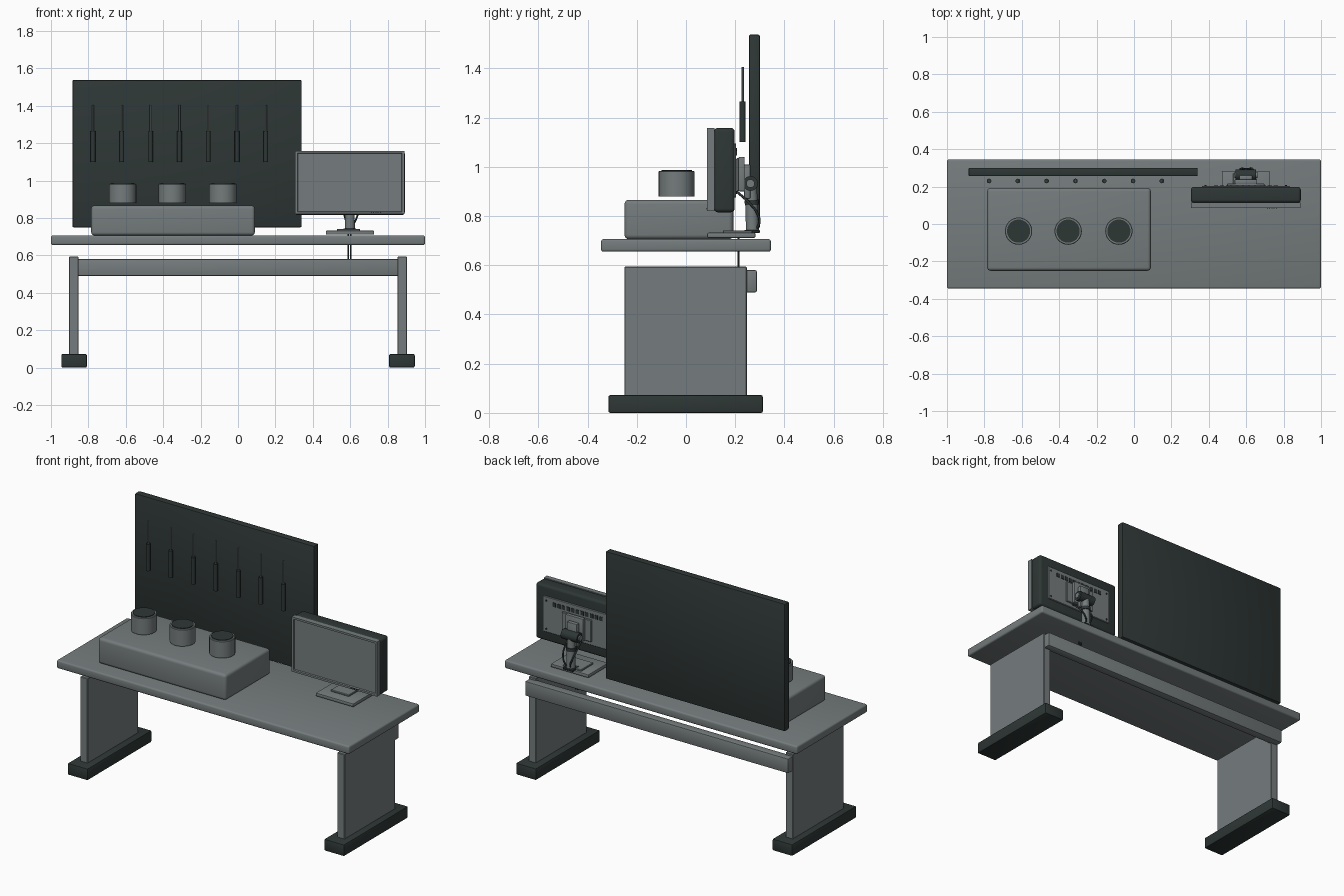
import bpy, bmesh, math
from mathutils import Vector

if "Cube" in bpy.data.objects:
    bpy.data.objects.remove(bpy.data.objects["Cube"])


def colour(name, rgb):
    m = bpy.data.materials.new(name)
    m.diffuse_color = (*rgb, 1)
    m.use_nodes = True
    m.node_tree.nodes["Principled BSDF"].inputs["Base Color"].default_value = m.diffuse_color
    return m


GREY = colour("mid grey", (0.178, 0.202, 0.205))
DARK = colour("dark slate", (0.027, 0.038, 0.036))


def finish(name, bm, mat, smooth=True):
    me = bpy.data.meshes.new(name)
    bmesh.ops.recalc_face_normals(bm, faces=bm.faces[:])
    bm.to_mesh(me)
    bm.free()
    ob = bpy.data.objects.new(name, me)
    bpy.context.collection.objects.link(ob)
    me.materials.append(mat)
    if smooth:
        bpy.ops.object.select_all(action='DESELECT')
        ob.select_set(True)
        bpy.context.view_layer.objects.active = ob
        bpy.ops.object.shade_smooth_by_angle(angle=math.radians(35))
    return ob


def box(name, x, y, z, mat, bevel=0.0, segs=3):
    """Box from (min, max) ranges, with optional rounded edges."""
    bm = bmesh.new()
    bmesh.ops.create_cube(bm, size=1)
    for v in bm.verts:
        v.co = [r[0] + (c + 0.5) * (r[1] - r[0]) for c, r in zip(v.co, (x, y, z))]
    if bevel:
        bmesh.ops.bevel(bm, geom=bm.edges[:], offset=bevel, segments=segs,
                        profile=0.5, affect='EDGES')
    return finish(name, bm, mat, bevel > 0)


def rod(name, a, b, r, mat, sides=16, r2=None):
    """Round rod between two points."""
    a, b = Vector(a), Vector(b)
    bm = bmesh.new()
    bmesh.ops.create_cone(bm, cap_ends=True, segments=sides, radius1=r,
                          radius2=r if r2 is None else r2, depth=(b - a).length)
    rot = (b - a).to_track_quat('Z', 'Y')
    for v in bm.verts:
        v.co = rot @ v.co + (a + b) / 2
    return finish(name, bm, mat)


def lathe(name, profile, centre, mat, sides=32):
    """Revolve an (r, z) profile around a vertical axis."""
    bm = bmesh.new()
    vs = [bm.verts.new((centre[0] + r, centre[1], z)) for r, z in profile]
    es = [bm.edges.new(p) for p in zip(vs, vs[1:])]
    bmesh.ops.spin(bm, geom=vs + es, cent=(*centre, 0), axis=(0, 0, 1),
                   angle=math.tau, steps=sides)
    bmesh.ops.remove_doubles(bm, verts=bm.verts[:], dist=1e-4)
    return finish(name, bm, mat)


def cable(name, pts, r, mat):
    cu = bpy.data.curves.new(name, 'CURVE')
    cu.dimensions = '3D'
    cu.bevel_depth = r
    cu.bevel_resolution = 2
    cu.resolution_u = 6
    cu.use_fill_caps = True
    sp = cu.splines.new('BEZIER')
    sp.bezier_points.add(len(pts) - 1)
    for bp, p in zip(sp.bezier_points, pts):
        bp.co = p
        bp.handle_left_type = bp.handle_right_type = 'AUTO'
    ob = bpy.data.objects.new(name, cu)
    bpy.context.collection.objects.link(ob)
    cu.materials.append(mat)


# Desk: top, side panels, feet and rear beam
box("desk_top", (-1, 1), (-0.345, 0.345), (0.655, 0.706), GREY, 0.01)
for side, s in (("left", -1), ("right", 1)):
    box(side + "_leg", sorted((s * 0.853, s * 0.903)), (-0.25, 0.247), (0.06, 0.594), GREY, 0.003, 1)
    box(side + "_foot", sorted((s * 0.808, s * 0.945)), (-0.315, 0.312), (0, 0.072), DARK, 0.007, 2)
box("rear_beam", (-0.9, 0.9), (0.235, 0.288), (0.49, 0.58), GREY, 0.006, 2)

# Tool board with a row of screwdrivers
box("tool_board", (-0.885, 0.34), (0.256, 0.3), (0.75, 1.537), DARK, 0.006, 2)
for i in range(7):
    x = -0.775 + i * 0.154
    rod(f"tool_handle_{i}", (x, 0.23, 1.1), (x, 0.23, 1.266), 0.0125, DARK, 12)
    rod(f"tool_shaft_{i}", (x, 0.23, 1.266), (x, 0.23, 1.405), 0.005, GREY, 8)

# Cabinet block and three jars
box("bench_box", (-0.785, 0.09), (-0.25, 0.192), (0.706, 0.866), GREY, 0.018, 4)
for i, x in enumerate((-0.617, -0.352, -0.081)):
    lathe(f"jar_{i}", [(0, 0.88), (0.073, 0.88), (0.073, 0.98), (0.07, 0.983), (0, 0.983)],
          (x, -0.038), GREY)
    rod(f"jar_lid_{i}", (x, -0.038, 0.978), (x, -0.038, 0.987), 0.062, DARK, 32)

# Monitor: bezel with a recessed screen, and a dark rear case
bm = bmesh.new()
bmesh.ops.create_cube(bm, size=1)
for v in bm.verts:
    v.co = (0.598 + v.co.x * 0.584, 0.101 + v.co.y * 0.03, 0.989 + v.co.z * 0.338)
front = [f for f in bm.faces if f.calc_center_median().y < 0.09]
bmesh.ops.inset_region(bm, faces=front, thickness=0.017)
bmesh.ops.inset_region(bm, faces=front, thickness=0.004, depth=-0.008)
finish("monitor_bezel", bm, GREY, False)
box("monitor_case", (0.304, 0.892), (0.114, 0.198), (0.815, 1.158), DARK, 0.016, 4)
for i in range(5):
    x = 0.71 + i * 0.012
    box(f"monitor_button_{i}", (x, x + 0.006), (0.083, 0.088), (0.826, 0.832), DARK)

# Rear panel with vents and screws
CX = 0.598
box("rear_panel", (CX - 0.235, CX + 0.235), (0.19, 0.204), (0.875, 1.095), GREY, 0.003, 1)
for i in range(11):
    x = CX + (i - 5) * 0.032
    box(f"vent_{i}", (x - 0.011, x + 0.011), (0.2, 0.207), (1.045, 1.07), DARK)
for i, (sx, sz) in enumerate(((-1, 0.895), (1, 0.895), (-1, 1.07), (1, 1.07))):
    rod(f"panel_screw_{i}", (CX + sx * 0.215, 0.2, sz), (CX + sx * 0.215, 0.208, sz), 0.006, DARK, 10)

# Mount and tilting stand
box("mount_plate", (CX - 0.1, CX + 0.1), (0.204, 0.216), (0.9, 1.035), GREY, 0.003, 1)
box("mount_block", (CX - 0.06, CX + 0.06), (0.214, 0.238), (0.9, 1.04), GREY, 0.004, 2)
box("mount_head", (CX - 0.035, CX + 0.035), (0.236, 0.262), (0.87, 1.01), GREY, 0.006, 2)
rod("tilt_hinge", (CX - 0.055, 0.262, 0.932), (CX + 0.055, 0.262, 0.932), 0.03, DARK, 20)
rod("hinge_pin", (CX - 0.062, 0.262, 0.932), (CX + 0.062, 0.262, 0.932), 0.017, GREY, 16)
rod("stand_neck", (CX, 0.27, 0.735), (CX, 0.265, 0.92), 0.027, GREY, 20, 0.023)
rod("neck_collar", (CX, 0.268, 0.845), (CX, 0.267, 0.865), 0.029, DARK, 20)
box("stand_foot", (CX - 0.035, CX + 0.035), (0.235, 0.3), (0.73, 0.743), DARK, 0.003, 1)
box("stand_base", (0.47, 0.728), (0.086, 0.282), (0.711, 0.732), GREY, 0.005, 2)
box("base_riser", (CX - 0.07, CX + 0.055), (0.15, 0.27), (0.73, 0.742), GREY, 0.003, 1)

# Cables behind the stand and through the top
for i, dx in enumerate((0.05, -0.035)):
    cable(f"monitor_cable_{i}", [(CX + dx, 0.205, 0.9), (CX + dx, 0.25, 0.86), (CX + dx * 0.8, 0.29, 0.81),
                                 (CX + dx * 0.4, 0.296, 0.765), (CX + dx * 0.2, 0.265, 0.735)], 0.005, DARK)
for i, x in enumerate((0.59, 0.604)):
    rod(f"desk_cable_{i}", (x, 0.213, 0.58), (x, 0.213, 0.715), 0.004, DARK, 8)
